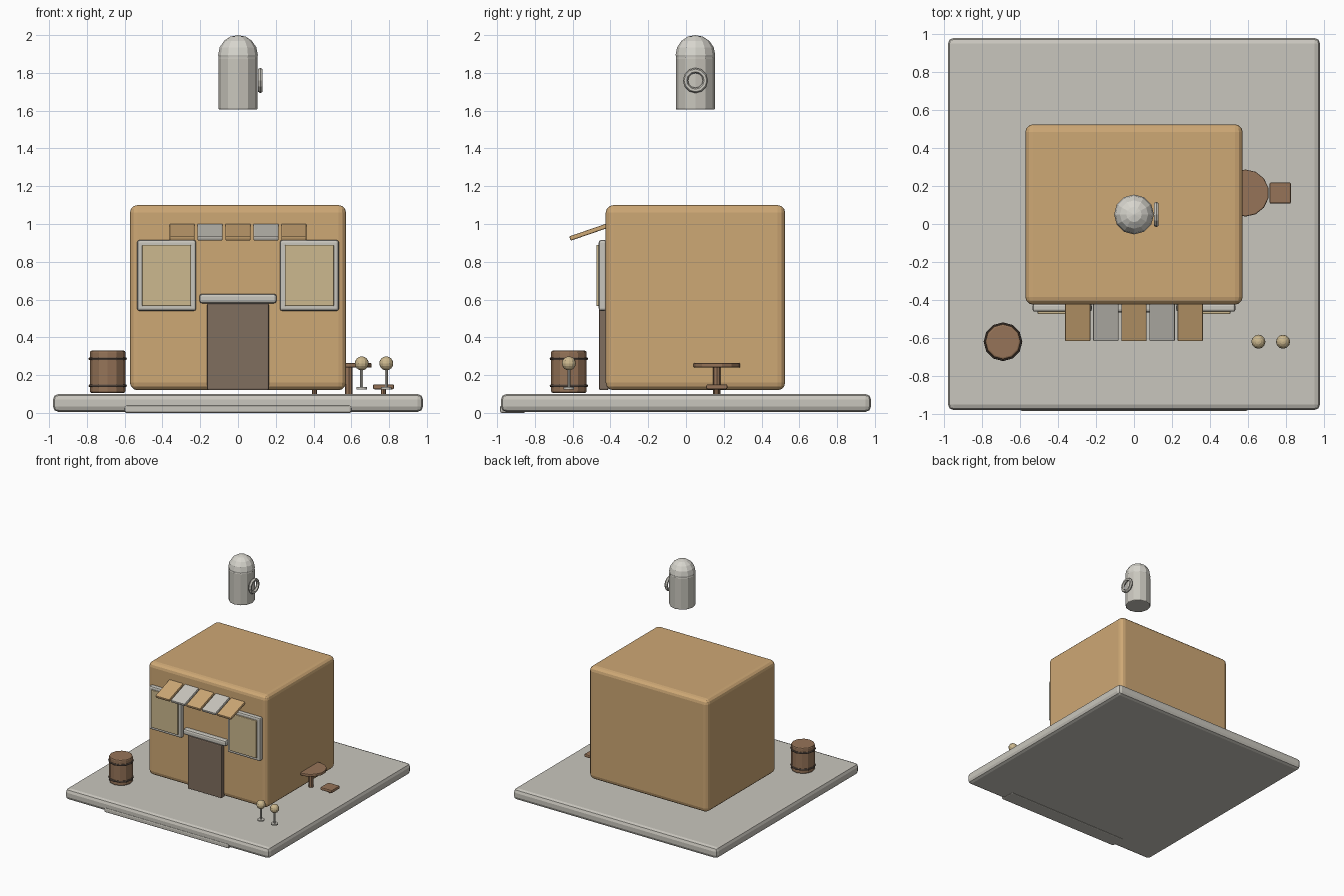
import bpy, bmesh, math
from mathutils import Matrix, Vector

if "Cube" in bpy.data.objects:
    bpy.data.objects.remove(bpy.data.objects["Cube"])


def mat(name, r, g, b):
    m = bpy.data.materials.new(name)
    lin = [((c / 255 + 0.055) / 1.055) ** 2.4 for c in (r, g, b)]
    m.diffuse_color = (*lin, 1)
    m.use_nodes = True
    m.node_tree.nodes["Principled BSDF"].inputs["Base Color"].default_value = m.diffuse_color
    return m


STONE = mat("pale stone", 201, 198, 189)
TAN = mat("tan wall", 206, 168, 117)
CREAM = mat("cream glass", 204, 184, 142)
BROWN = mat("door brown", 128, 110, 95)
WOOD = mat("wood brown", 150, 116, 88)
IRON = mat("dark iron", 92, 78, 68)
FOAM = mat("foam white", 215, 213, 205)


def finish(name, bm, m, bevel=0, segs=2):
    me = bpy.data.meshes.new(name)
    bm.to_mesh(me)
    bm.free()
    me.materials.append(m)
    ob = bpy.data.objects.new(name, me)
    bpy.context.collection.objects.link(ob)
    if bevel:
        b = ob.modifiers.new("bevel", "BEVEL")
        b.width, b.segments, b.limit_method = bevel, segs, "ANGLE"
        b.angle_limit = math.radians(40)
    return ob


def box(name, lo, hi, m, bevel=0, segs=2, tilt=0):
    lo, hi = Vector(lo), Vector(hi)
    size = hi - lo
    bm = bmesh.new()
    bmesh.ops.create_cube(bm, size=1, matrix=Matrix.Diagonal((*size, 1)))
    ob = finish(name, bm, m, bevel, segs)
    ob.location = (lo + hi) / 2
    ob.rotation_euler.x = tilt
    return ob


def cyl(name, x, y, z0, z1, r, m, n=12, bevel=0):
    bm = bmesh.new()
    bmesh.ops.create_cone(bm, cap_ends=True, segments=n, radius1=r, radius2=r, depth=z1 - z0)
    ob = finish(name, bm, m, bevel)
    ob.location = (x, y, (z0 + z1) / 2)
    return ob


def ball(name, loc, r, m, u=12, v=8):
    bm = bmesh.new()
    bmesh.ops.create_uvsphere(bm, u_segments=u, v_segments=v, radius=r)
    ob = finish(name, bm, m)
    ob.location = loc
    return ob


def ring(name, loc, big, small, m, axis_x=False, n=12, k=6):
    bm = bmesh.new()
    rows = []
    for i in range(n):
        a = 2 * math.pi * i / n
        rows.append([])
        for j in range(k):
            t = 2 * math.pi * j / k
            d = big + small * math.cos(t)
            rows[-1].append(bm.verts.new((d * math.cos(a), d * math.sin(a), small * math.sin(t))))
    for i in range(n):
        p, q = rows[i], rows[(i + 1) % n]
        for j in range(k):
            bm.faces.new((p[j], q[j], q[(j + 1) % k], p[(j + 1) % k]))
    ob = finish(name, bm, m)
    ob.location = loc
    if axis_x:
        ob.rotation_euler.y = math.pi / 2
    return ob


# Ground slab and low front step
box("slab", (-0.98, -0.98, 0.005), (0.98, 0.98, 0.10), STONE, 0.03)
box("front_step", (-0.6, -0.985, 0), (0.6, -0.85, 0.04), STONE, 0.01)

# Building
box("building", (-0.572, -0.425, 0.12), (0.572, 0.525, 1.10), TAN, 0.04, 3)
box("door", (-0.163, -0.46, 0.12), (0.163, -0.41, 0.58), BROWN, 0.008)
box("door_lintel", (-0.205, -0.465, 0.58), (0.205, -0.41, 0.63), STONE, 0.015)
for side, s in (("left", -1), ("right", 1)):
    x = 0.378 * s
    box(side + "_window_frame", (x - 0.156, -0.462, 0.54), (x + 0.156, -0.42, 0.915), STONE, 0.012)
    box(side + "_window_pane", (x - 0.13, -0.475, 0.565), (x + 0.13, -0.44, 0.89), CREAM, 0.006)

# Striped awning
for i in range(5):
    x = (i - 2) * 0.148
    box(f"awning_strip_{i + 1}", (x - 0.067, -0.62, 0.945), (x + 0.067, -0.41, 0.969),
        STONE if i % 2 else TAN, 0.006, 2, math.radians(19))

# Barrel with hoops
cyl("barrel", -0.69, -0.62, 0.105, 0.33, 0.094, WOOD, 12, 0.01)
for i, z in enumerate((0.143, 0.287)):
    ring(f"barrel_hoop_{i + 1}", (-0.69, -0.62, z), 0.094, 0.008, IRON)

# Table and stools
cyl("table_top", 0.587, 0.163, 0.24, 0.264, 0.124, WOOD, 14, 0.006)
cyl("table_stem", 0.587, 0.163, 0.10, 0.245, 0.02, WOOD, 8)
for i, x in enumerate((0.405, 0.77)):
    box(f"stool_seat_{i + 1}", (x - 0.056, 0.107, 0.125), (x + 0.056, 0.219, 0.151), WOOD, 0.008)
    cyl(f"stool_leg_{i + 1}", x, 0.163, 0.098, 0.13, 0.013, WOOD, 8)

# Little ball lamps
for i, x in enumerate((0.655, 0.785)):
    cyl(f"lamp_foot_{i + 1}", x, -0.62, 0.125, 0.136, 0.028, STONE)
    cyl(f"lamp_stem_{i + 1}", x, -0.62, 0.13, 0.235, 0.008, STONE, 8)
    ball(f"lamp_ball_{i + 1}", (x, -0.62, 0.262), 0.037, CREAM)

# Floating mug sign with domed foam and ring handle
cyl("mug_body", 0, 0.05, 1.605, 1.885, 0.104, STONE, 12, 0.008)
ball("mug_foam", (0, 0.05, 1.895), 0.105, FOAM)
ring("mug_handle", (0.118, 0.05, 1.76), 0.053, 0.014, STONE, True)
